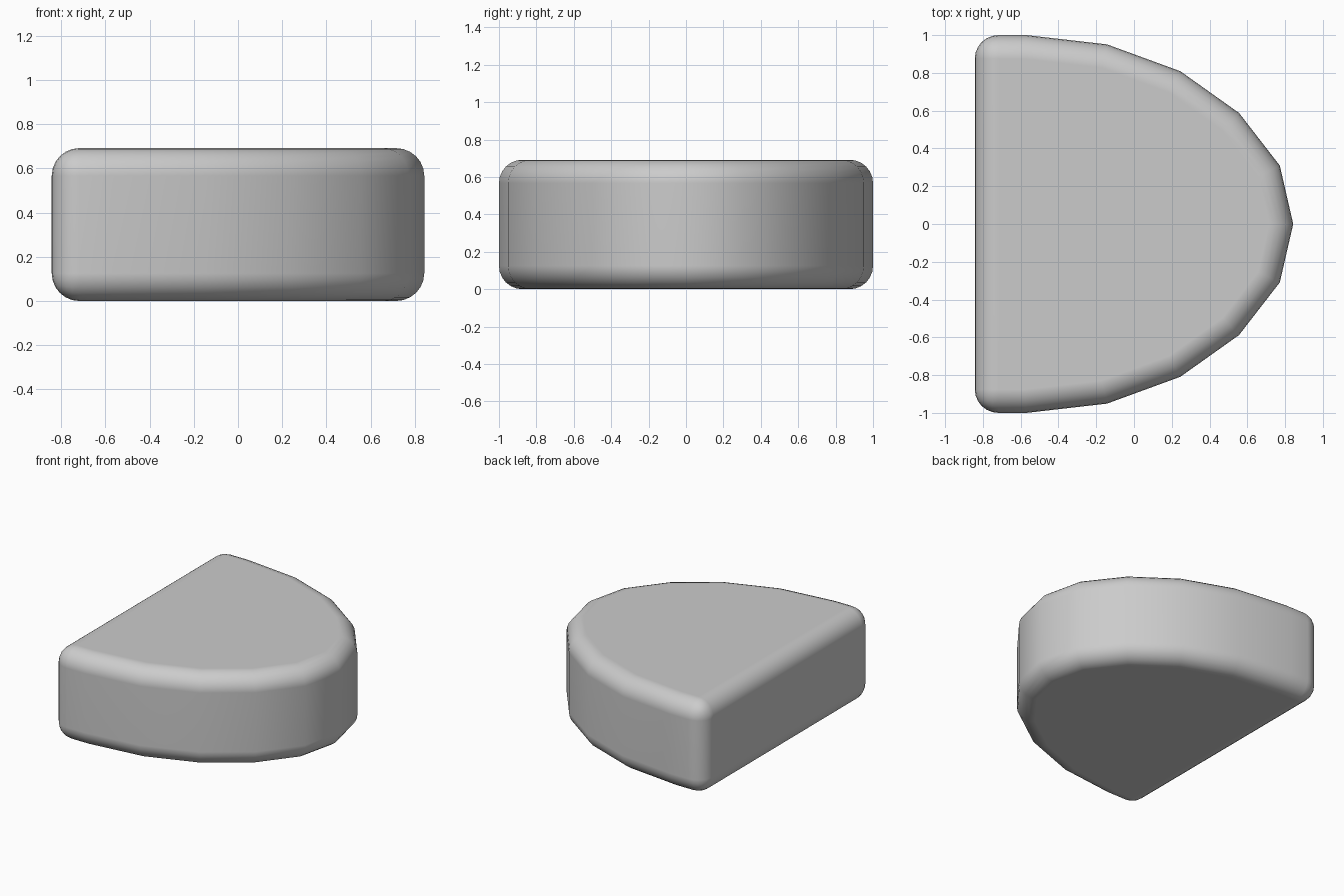
import bpy, bmesh, math

if "Cube" in bpy.data.objects:
    bpy.data.objects.remove(bpy.data.objects["Cube"])

HEIGHT = 0.692

# half outline of the D shape, from flat back to the rounded tip
half = [(-0.843, 1.0), (-0.57, 1.0), (-0.143, 0.951), (0.245, 0.809),
        (0.556, 0.588), (0.772, 0.309)]
outline = [(x, -y) for x, y in half] + [(0.843, 0.0)] + half[::-1]

# extruded D block
bm = bmesh.new()
base = bm.faces.new([bm.verts.new((x, y, 0)) for x, y in outline])
ext = bmesh.ops.extrude_face_region(bm, geom=[base], use_keep_orig=True)
for v in ext["geom"]:
    if isinstance(v, bmesh.types.BMVert):
        v.co.z = HEIGHT
bmesh.ops.recalc_face_normals(bm, faces=bm.faces[:])
mesh = bpy.data.meshes.new("rounded_d_block")
bm.to_mesh(mesh)
bm.free()
block = bpy.data.objects.new("rounded_d_block", mesh)
bpy.context.collection.objects.link(block)

# smooth shading with rounded rims and back corners
for p in mesh.polygons:
    p.use_smooth = True
bevel = block.modifiers.new("rounding", "BEVEL")
bevel.width = 0.125
bevel.segments = 6
bevel.limit_method = "ANGLE"
bevel.angle_limit = math.radians(45)
normals = block.modifiers.new("flat_face_normals", "WEIGHTED_NORMAL")
normals.keep_sharp = True
